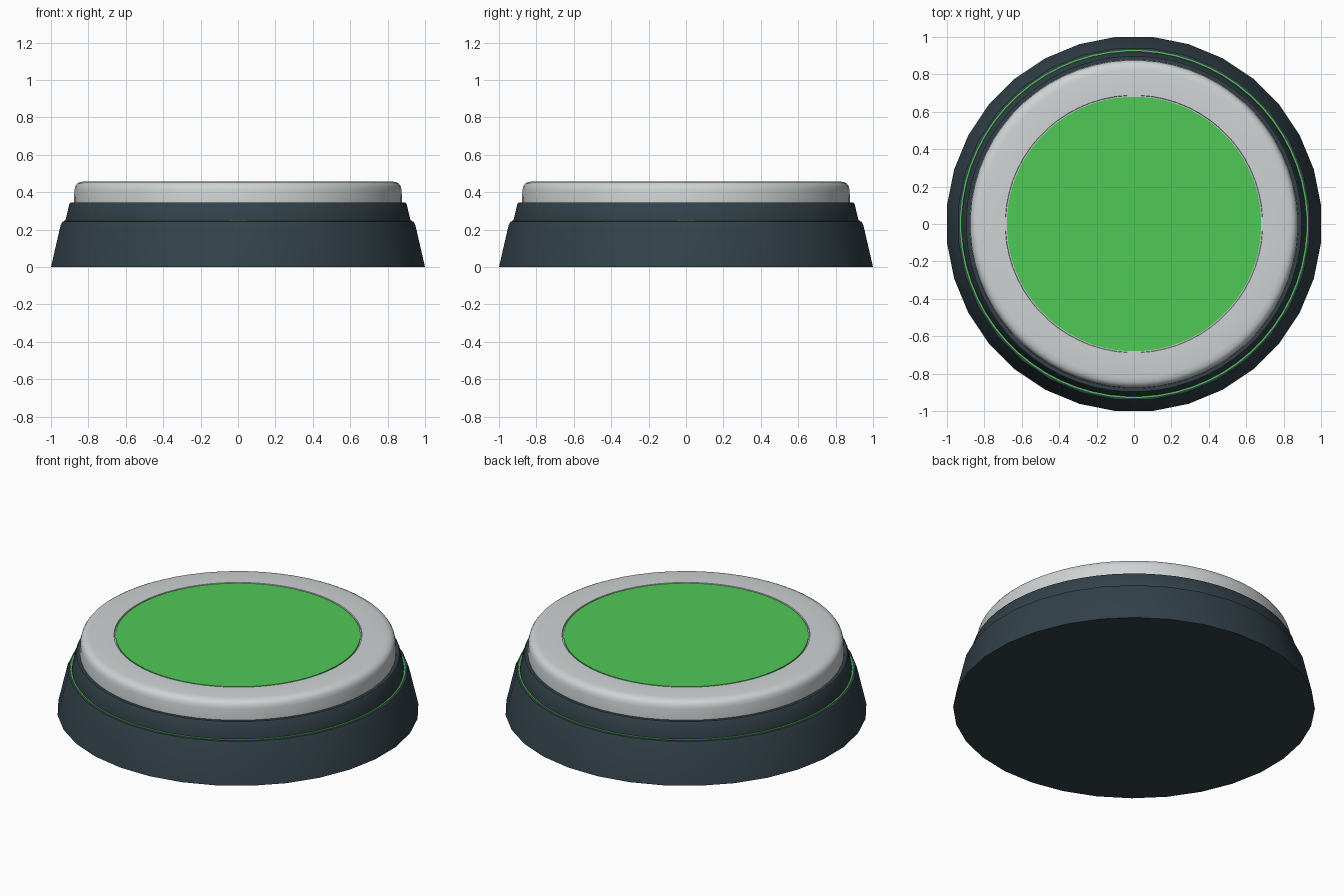
import bpy, bmesh, math

if "Cube" in bpy.data.objects:
    bpy.data.objects.remove(bpy.data.objects["Cube"])


def material(name, rgb):
    def lin(c):
        c /= 255
        return c / 12.92 if c <= 0.04045 else ((c + 0.055) / 1.055) ** 2.4
    m = bpy.data.materials.new(name)
    m.diffuse_color = (*[lin(c) for c in rgb], 1)
    m.use_nodes = True
    m.node_tree.nodes["Principled BSDF"].inputs["Base Color"].default_value = m.diffuse_color
    return m


dark = material("dark_slate", (50, 65, 73))
grey = material("light_grey", (206, 211, 212))
green = material("bright_green", (79, 202, 87))


def lathe(name, profile, mat, sides=64):
    """Revolve (radius, z) points, listed bottom to top on the outside; flats face the axes."""
    bm = bmesh.new()
    rings = []
    for r, z in profile:
        if r == 0:
            rings.append([bm.verts.new((0, 0, z))] * sides)
            continue
        r /= math.cos(math.pi / sides)
        rings.append([bm.verts.new((r * math.cos(2 * math.pi * (i + 0.5) / sides),
                                    r * math.sin(2 * math.pi * (i + 0.5) / sides), z))
                      for i in range(sides)])
    for a, b in zip(rings, rings[1:]):
        for i in range(sides):
            j = (i + 1) % sides
            corners = list(dict.fromkeys((a[i], a[j], b[j], b[i])))
            bm.faces.new(corners)
    bm.normal_update()
    me = bpy.data.meshes.new(name)
    bm.to_mesh(me)
    bm.free()
    me.materials.append(mat)
    ob = bpy.data.objects.new(name, me)
    bpy.context.collection.objects.link(ob)
    bpy.ops.object.select_all(action='DESELECT')
    ob.select_set(True)
    bpy.context.view_layer.objects.active = ob
    bpy.ops.object.shade_smooth_by_angle(angle=math.radians(35))
    return ob


# Flared foot
lathe("base", [(0, 0), (1.0, 0), (0.948, 0.225), (0.939, 0.243), (0.93, 0.245), (0, 0.245)], dark, 32)

# Thin glowing ring in the seam between the tiers
lathe("accent_ring", [(0.90, 0.243), (0.929, 0.243), (0.929, 0.248), (0.90, 0.248)], green)

# Upper dark tier
lathe("collar", [(0, 0.246), (0.921, 0.246), (0.921, 0.256), (0.902, 0.335),
                 (0.896, 0.344), (0, 0.344)], dark)

# Rounded bezel with a fine groove around the centre
lathe("bezel", [(0, 0.344), (0.877, 0.344), (0.875, 0.41), (0.870, 0.432), (0.860, 0.446),
                (0.845, 0.454), (0.82, 0.458), (0.688, 0.458), (0.686, 0.45), (0, 0.45)], grey)

# Button face
lathe("button_face", [(0, 0.45), (0.68, 0.45), (0.68, 0.457), (0, 0.457)], green)
